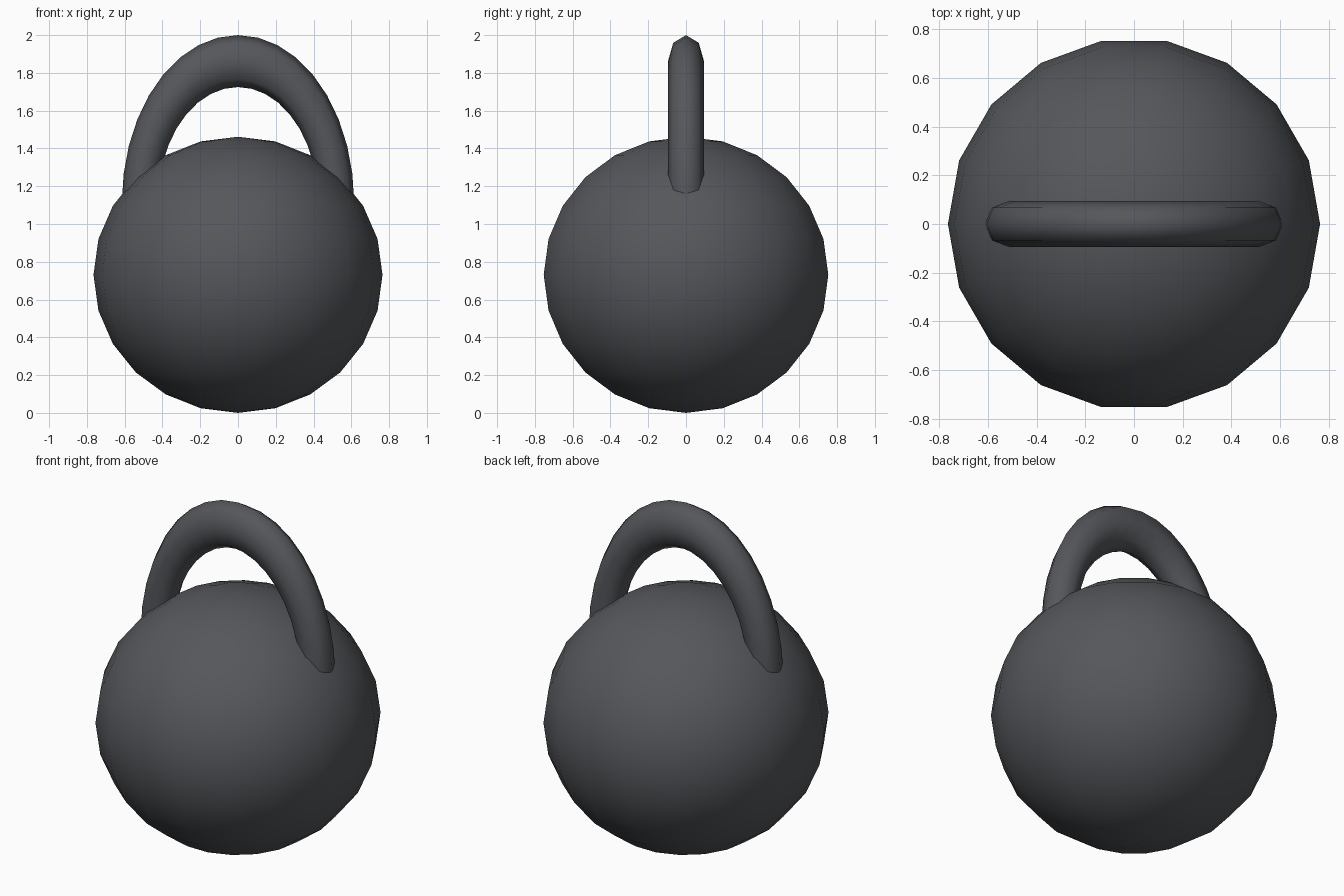
import bpy, bmesh, math
from mathutils import Matrix

if "Cube" in bpy.data.objects:
    bpy.data.objects.remove(bpy.data.objects["Cube"])

iron = bpy.data.materials.new("dark_iron")
iron.diffuse_color = (0.09, 0.095, 0.105, 1)
iron.use_nodes = True
iron.node_tree.nodes["Principled BSDF"].inputs["Base Color"].default_value = iron.diffuse_color

def finish(obj):
    obj.data.materials.append(iron)
    for p in obj.data.polygons:
        p.use_smooth = True

# Ball: 18-segment, 12-ring sphere, slightly squashed, with a vertex on the x axis
bm = bmesh.new()
bmesh.ops.create_uvsphere(bm, u_segments=18, v_segments=12, radius=1)
v = next(v for v in bm.verts if math.hypot(v.co.x, v.co.y) > 0.2)
bm.transform(Matrix.Rotation(-math.atan2(v.co.y, v.co.x), 4, 'Z'))
bm.transform(Matrix.Translation((0, 0, 0.731)) @ Matrix.Diagonal((0.765, 0.765, 0.731, 1)))
mesh = bpy.data.meshes.new("ball")
bm.to_mesh(mesh)
bm.free()
ball = bpy.data.objects.new("ball", mesh)
bpy.context.collection.objects.link(ball)
finish(ball)

# Handle: upright eight-sided ring, stretched in height and sunk into the ball
bpy.ops.mesh.primitive_torus_add(major_segments=36, minor_segments=8,
                                 major_radius=0.52, minor_radius=0.095)
handle = bpy.context.object
handle.name = "handle"
handle.data.transform(Matrix.Translation((0, 0, 1.11))
                      @ Matrix.Diagonal((1, 1, 0.89 / 0.615, 1))
                      @ Matrix.Rotation(math.radians(90), 4, 'X'))
finish(handle)
